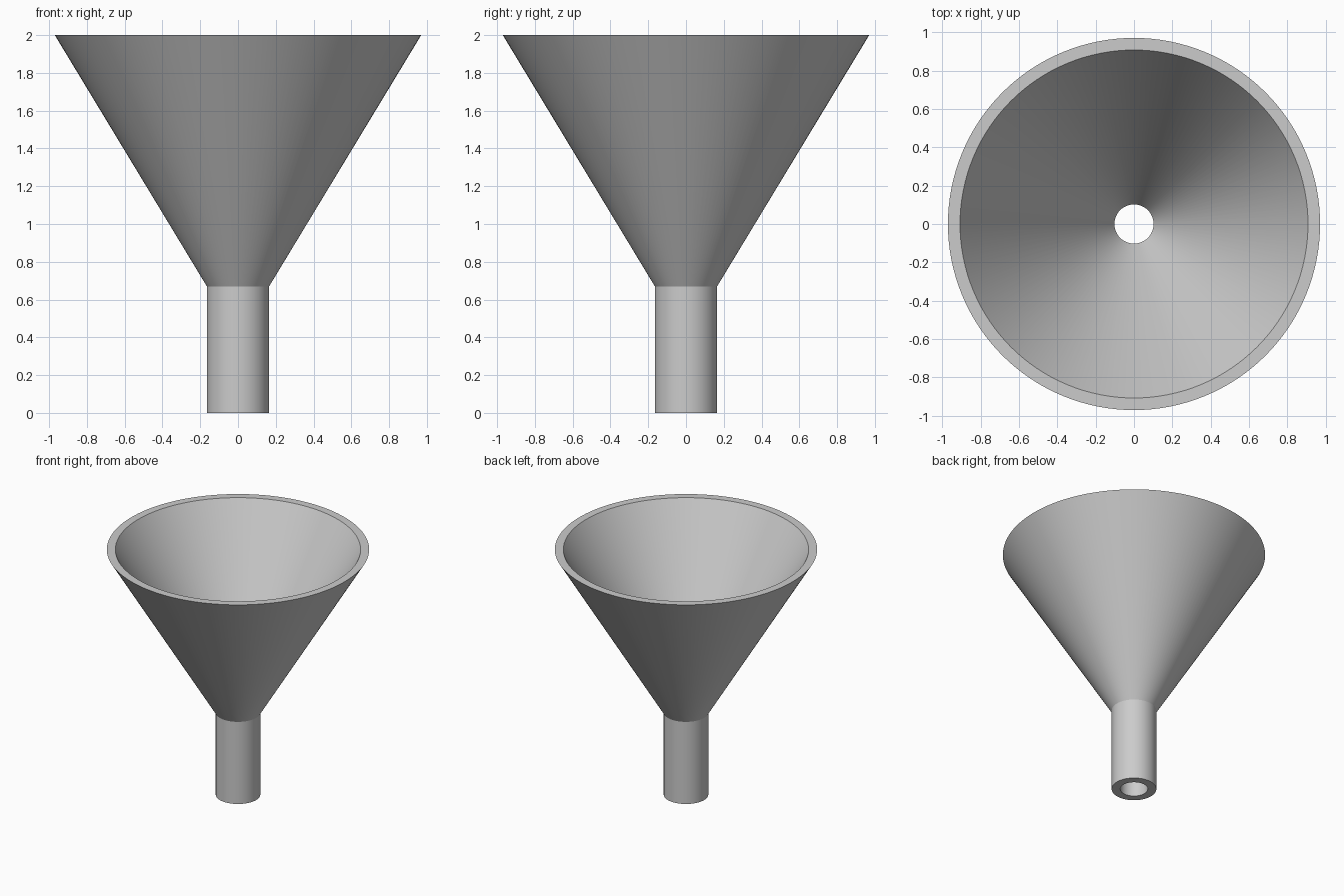
import bpy
import bmesh
import math

cube = bpy.data.objects.get("Cube")
if cube:
    bpy.data.objects.remove(cube, do_unlink=True)

SIDES = 128
OUTER_RIM, INNER_RIM = 0.97, 0.907
OUTER_NECK, BORE = 0.165, 0.102
NECK_Z, TOP_Z = 0.67, 2.0


def make_material(name, rgb):
    mat = bpy.data.materials.new(name)
    mat.use_nodes = True
    colour = (*rgb, 1.0)
    mat.diffuse_color = colour
    mat.node_tree.nodes["Principled BSDF"].inputs["Base Color"].default_value = colour
    return mat


def lathe(name, profile, mat):
    """Revolve a (radius, height) profile around z."""
    bm = bmesh.new()
    rings = []
    for radius, z in profile:
        angles = [math.tau * i / SIDES for i in range(SIDES)]
        rings.append([bm.verts.new((radius * math.cos(a), radius * math.sin(a), z))
                      for a in angles])
    for low, high in zip(rings, rings[1:]):
        for i in range(SIDES):
            j = (i + 1) % SIDES
            bm.faces.new((low[i], low[j], high[j], high[i]))
    mesh = bpy.data.meshes.new(name)
    bm.to_mesh(mesh)
    bm.free()
    mesh.materials.append(mat)
    obj = bpy.data.objects.new(name, mesh)
    bpy.context.collection.objects.link(obj)
    bpy.ops.object.select_all(action="DESELECT")
    obj.select_set(True)
    bpy.context.view_layer.objects.active = obj
    bpy.ops.object.shade_smooth_by_angle(angle=math.radians(30))
    return obj


grey = make_material("light_grey", (0.6, 0.6, 0.6))

# Conical bowl: outer wall, flat rim, inner wall
lathe("funnel_cone", [(OUTER_NECK, NECK_Z), (OUTER_RIM, TOP_Z),
                      (INNER_RIM, TOP_Z), (BORE, NECK_Z)], grey)

# Straight spout: bore, flat end ring, outer wall
lathe("funnel_spout", [(BORE, NECK_Z), (BORE, 0), (OUTER_NECK, 0),
                       (OUTER_NECK, NECK_Z)], grey)
